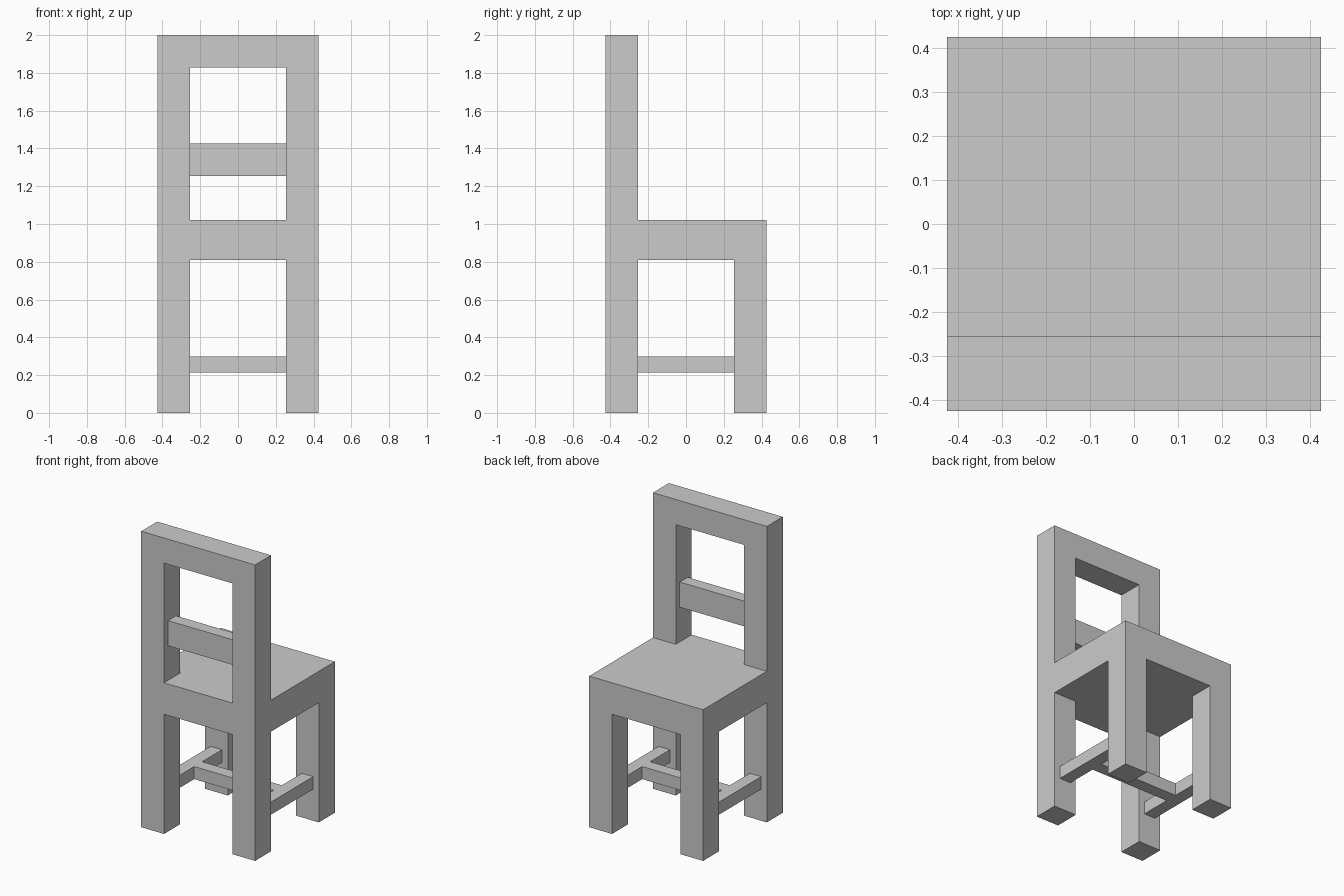
import bpy, bmesh

if "Cube" in bpy.data.objects:
    bpy.data.objects.remove(bpy.data.objects["Cube"])

U = 2 / 47  # chair is laid out on a 47-unit-tall module


def build(name, xs, ys, zs, filled):
    """Watertight block shape: only the exposed faces of the filled lattice cells."""
    dims = (len(xs) - 1, len(ys) - 1, len(zs) - 1)

    def solid(c):
        return all(0 <= c[a] < dims[a] for a in range(3)) and filled(*c)

    bm = bmesh.new()
    verts = {}

    def vert(p):
        if p not in verts:
            verts[p] = bm.verts.new((xs[p[0]] * U, ys[p[1]] * U, zs[p[2]] * U))
        return verts[p]

    for i in range(dims[0]):
        for j in range(dims[1]):
            for k in range(dims[2]):
                cell = (i, j, k)
                if not solid(cell):
                    continue
                for a in range(3):
                    b, c = (a + 1) % 3, (a + 2) % 3
                    for side in (0, 1):
                        near = list(cell)
                        near[a] += 2 * side - 1
                        if solid(near):
                            continue
                        ring = []
                        for db, dc in ((0, 0), (1, 0), (1, 1), (0, 1)):
                            p = list(cell)
                            p[a] += side
                            p[b] += db
                            p[c] += dc
                            ring.append(vert(tuple(p)))
                        bm.faces.new(ring if side else ring[::-1])
    # Merge coplanar cells into clean flat faces
    bmesh.ops.dissolve_limit(bm, angle_limit=0.01, verts=bm.verts[:], edges=bm.edges[:])
    mesh = bpy.data.meshes.new(name)
    bm.to_mesh(mesh)
    bm.free()
    obj = bpy.data.objects.new(name, mesh)
    bpy.context.collection.objects.link(obj)
    return obj


# Legs, seat, back posts and top rail, all flush with each other
def frame_cell(i, j, k):
    corner_x, back = i != 1, j == 0
    return (corner_x and j != 1, True, corner_x and back, back)[k]


build("seat_and_frame", (-10, -6, 6, 10), (-10, -6, 6, 10), (0, 19, 24, 43, 47), frame_cell)

# Slat between the back posts
build("back_slat", (-6, 6), (-9, -7), (29.5, 33.5), lambda i, j, k: True)

# H-shaped stretcher between the legs
build("leg_stretchers", (-9, -7, 7, 9), (-6, -1, 1, 6), (5, 7),
      lambda i, j, k: i != 1 or j == 1)
